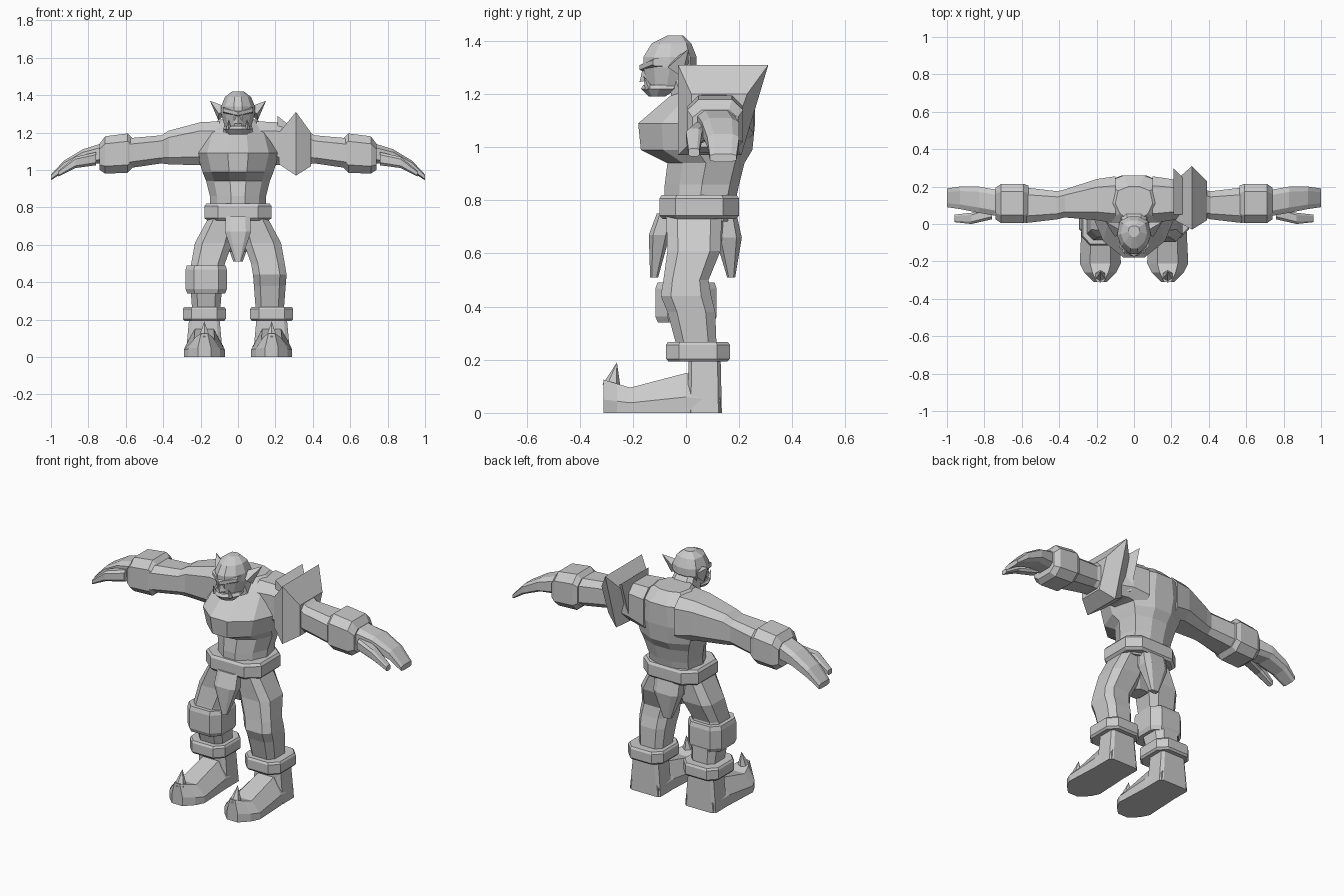
import bpy
import bmesh
from mathutils import Vector

cube = bpy.data.objects.get("Cube")
if cube:
    bpy.data.objects.remove(cube, do_unlink=True)

colour = (.6, .6, .6, 1)
grey = bpy.data.materials.new("stone_grey")
grey.use_nodes = True
grey.diffuse_color = colour
grey.node_tree.nodes["Principled BSDF"].inputs["Base Color"].default_value = colour


def loft(name, *rings, both=False):
    """Skin rings that have equal point counts and close the two ends."""
    bm = bmesh.new()
    rows = [[bm.verts.new(point) for point in ring] for ring in rings]
    for lower, upper in zip(rows, rows[1:]):
        for i in range(len(lower)):
            bm.faces.new((lower[i - 1], lower[i], upper[i], upper[i - 1]))
    bm.faces.new(reversed(rows[0]))
    bm.faces.new(rows[-1])
    bmesh.ops.recalc_face_normals(bm, faces=bm.faces)
    mesh = bpy.data.meshes.new(name)
    bm.to_mesh(mesh)
    bm.free()
    mesh.materials.append(grey)
    part = bpy.data.objects.new(name, mesh)
    bpy.context.collection.objects.link(part)
    if both:
        part.modifiers.new("mirror", 'MIRROR')


def octagon(width, height, cut):
    """Centred rectangle with its corners cut off."""
    w, h = width / 2, height / 2
    a, b = w - width * cut, h - height * cut
    return [(-a, -h), (a, -h), (w, -b), (w, b), (a, h), (-a, h), (-w, b), (-w, -b)]


def level(z, wide, deep, x=0, y=0, cut=.2):
    """Horizontal section."""
    return [(x + u, y + v, z) for u, v in octagon(wide, deep, cut)]


def upright(x, deep, tall, y, z, cut=.2):
    """Section facing sideways."""
    return [(x, y + u, z + v) for u, v in octagon(deep, tall, cut)]


def hoop(z, wide, front, back):
    """Horizontal body section that narrows to the front and the back."""
    deep = back - front
    half = [(wide / 4, front), (wide * .75, front + deep / 5), (wide, front + deep / 2),
            (wide * .85, back - deep / 8), (wide * .3, back)]
    return [(x, y, z) for x, y in half] + [(-x, y, z) for x, y in reversed(half)]


def band(name, x, y, z, wide, deep, tall, both=False):
    """Broad strap with sloping upper and lower rims."""
    rings = []
    for height, grow in ((-.5, .92), (-.35, 1), (.35, 1), (.5, .94)):
        rings.append(level(z + tall * height, wide * grow, deep * grow, x, y))
    loft(name, *rings, both=both)


def plate(x, front, back, high, low):
    """Armour section, wider along its top edge."""
    low_back = front + (back - front) * .7
    return [(x, front, high), (x, back, high), (x, low_back, low), (x, front, low)]


def sole(y, wide, tall):
    """Foot section with a flat base and a narrower instep."""
    half = [(wide, 0), (wide, tall * .4), (wide / 2, tall)]
    outline = half + [(-across, z) for across, z in reversed(half)]
    return [(foot_x + across, y, z) for across, z in outline]


def spike(name, base, tip, radius, sides, both=True):
    """Pointed cone running from base to tip."""
    base, tip = Vector(base), Vector(tip)
    turn = (tip - base).to_track_quat('Z', 'Y')
    bm = bmesh.new()
    bmesh.ops.create_cone(bm, cap_ends=True, segments=sides, radius1=radius,
                          radius2=0, depth=(tip - base).length)
    for vert in bm.verts:
        vert.co = turn @ vert.co + (base + tip) / 2
    bm.verts.ensure_lookup_table()
    mesh = bpy.data.meshes.new(name)
    bm.to_mesh(mesh)
    bm.free()
    mesh.materials.append(grey)
    part = bpy.data.objects.new(name, mesh)
    bpy.context.collection.objects.link(part)
    if both:
        part.modifiers.new("mirror", 'MIRROR')


# Trunk
loft("torso",
     hoop(z=.72, wide=.15, front=-.08, back=.17),
     hoop(z=.86, wide=.15, front=-.08, back=.2),
     hoop(z=.94, wide=.17, front=-.07, back=.22),
     hoop(z=.99, wide=.19, front=-.17, back=.25),
     hoop(z=1.09, wide=.22, front=-.18, back=.26),
     hoop(z=1.21, wide=.18, front=-.04, back=.26),
     hoop(z=1.27, wide=.1, front=.02, back=.2))
band("belt", x=0, y=.05, z=.775, wide=.36, deep=.3, tall=.09)
loft("hips",
     level(z=.75, wide=.28, deep=.2, y=.04),
     level(z=.65, wide=.24, deep=.2, y=.04),
     level(z=.56, wide=.08, deep=.1, y=.03))
loft("front_loincloth",
     level(z=.75, wide=.13, deep=.06, y=-.08),
     level(z=.67, wide=.14, deep=.08, y=-.1),
     level(z=.51, wide=.03, deep=.03, y=-.12))
loft("back_loincloth",
     level(z=.75, wide=.16, deep=.08, y=.15),
     level(z=.66, wide=.16, deep=.1, y=.16),
     level(z=.51, wide=.05, deep=.03, y=.17))

# Head
loft("neck",
     level(z=1.15, wide=.18, deep=.2, y=.05),
     level(z=1.3, wide=.12, deep=.1, y=-.02))
loft("skull",
     hoop(z=1.23, wide=.07, front=-.145, back=0),
     hoop(z=1.3, wide=.09, front=-.16, back=.04),
     hoop(z=1.34, wide=.09, front=-.16, back=.04),
     hoop(z=1.39, wide=.07, front=-.13, back=.02),
     hoop(z=1.42, wide=.03, front=-.07, back=-.01))
loft("jaw",
     hoop(z=1.19, wide=.05, front=-.14, back=-.08),
     hoop(z=1.22, wide=.08, front=-.17, back=-.03),
     hoop(z=1.235, wide=.07, front=-.16, back=-.02))
loft("brow",
     upright(x=0, deep=.07, tall=.03, y=-.14, z=1.3),
     upright(x=.08, deep=.05, tall=.03, y=-.1, z=1.32), both=True)
spike("nose", base=(0, -.15, 1.25), tip=(0, -.16, 1.31), radius=.025, sides=4, both=False)
spike("ear", base=(.08, -.03, 1.3), tip=(.15, .01, 1.37), radius=.045, sides=4)
spike("tusk", base=(.05, -.14, 1.22), tip=(.05, -.16, 1.27), radius=.015, sides=4)

# Arms
loft("arm",
     upright(x=.1, deep=.25, tall=.26, y=.13, z=1.13),
     upright(x=.2, deep=.22, tall=.23, y=.13, z=1.14),
     upright(x=.37, deep=.15, tall=.18, y=.11, z=1.12),
     upright(x=.41, deep=.15, tall=.15, y=.1, z=1.11),
     upright(x=.58, deep=.19, tall=.16, y=.1, z=1.09), both=True)
loft("bracer",
     upright(x=.565, deep=.19, tall=.16, y=.11, z=1.09),
     upright(x=.59, deep=.21, tall=.21, y=.11, z=1.09),
     upright(x=.71, deep=.21, tall=.2, y=.11, z=1.08),
     upright(x=.74, deep=.17, tall=.14, y=.11, z=1.07), both=True)
loft("hand",
     upright(x=.72, deep=.14, tall=.11, y=.11, z=1.09),
     upright(x=.83, deep=.14, tall=.08, y=.13, z=1.07),
     upright(x=.93, deep=.12, tall=.06, y=.14, z=1.02),
     upright(x=1, deep=.1, tall=.03, y=.14, z=.96), both=True)
loft("thumb",
     upright(x=.76, deep=.07, tall=.07, y=.06, z=1.06),
     upright(x=.87, deep=.06, tall=.06, y=.03, z=1.04),
     upright(x=.96, deep=.04, tall=.03, y=.03, z=.98), both=True)

# Shoulder armour, worn on the left only
loft("shoulder_guard",
     plate(x=.22, front=.02, back=.23, high=1.2, low=1.03),
     plate(x=.31, front=-.03, back=.31, high=1.31, low=.97),
     plate(x=.39, front=.02, back=.23, high=1.2, low=1.02))
loft("inner_shoulder_plate",
     plate(x=.21, front=.05, back=.3, high=1.29, low=1.05),
     plate(x=.26, front=.05, back=.25, high=1.25, low=1.05))

# Legs
loft("leg",
     level(z=.75, wide=.15, deep=.21, x=.08, y=.03),
     level(z=.61, wide=.2, deep=.2, x=.13, y=.03),
     level(z=.5, wide=.18, deep=.17, x=.16),
     level(z=.44, wide=.18, deep=.19, x=.17),
     level(z=.38, wide=.17, deep=.18, x=.17, y=.02),
     level(z=.25, wide=.15, deep=.15, x=.17, y=.04), both=True)
band("right_knee_guard", x=-.17, y=0, z=.415, wide=.22, deep=.23, tall=.15)

# Feet
foot_x = .18
band("ankle_cuff", x=foot_x, y=.045, z=.23, wide=.23, deep=.24, tall=.075, both=True)
loft("ankle",
     level(z=0, wide=.2, deep=.13, x=foot_x, y=.07, cut=.1),
     level(z=.22, wide=.16, deep=.12, x=foot_x, y=.07, cut=.1), both=True)
loft("foot",
     sole(y=.13, wide=.09, tall=.12),
     sole(y=0, wide=.1, tall=.15),
     sole(y=-.21, wide=.11, tall=.095),
     sole(y=-.26, wide=.085, tall=.11),
     sole(y=-.31, wide=.035, tall=.125), both=True)
spike("curled_toe", base=(foot_x, -.28, .1), tip=(foot_x, -.26, .19), radius=.035, sides=6)
